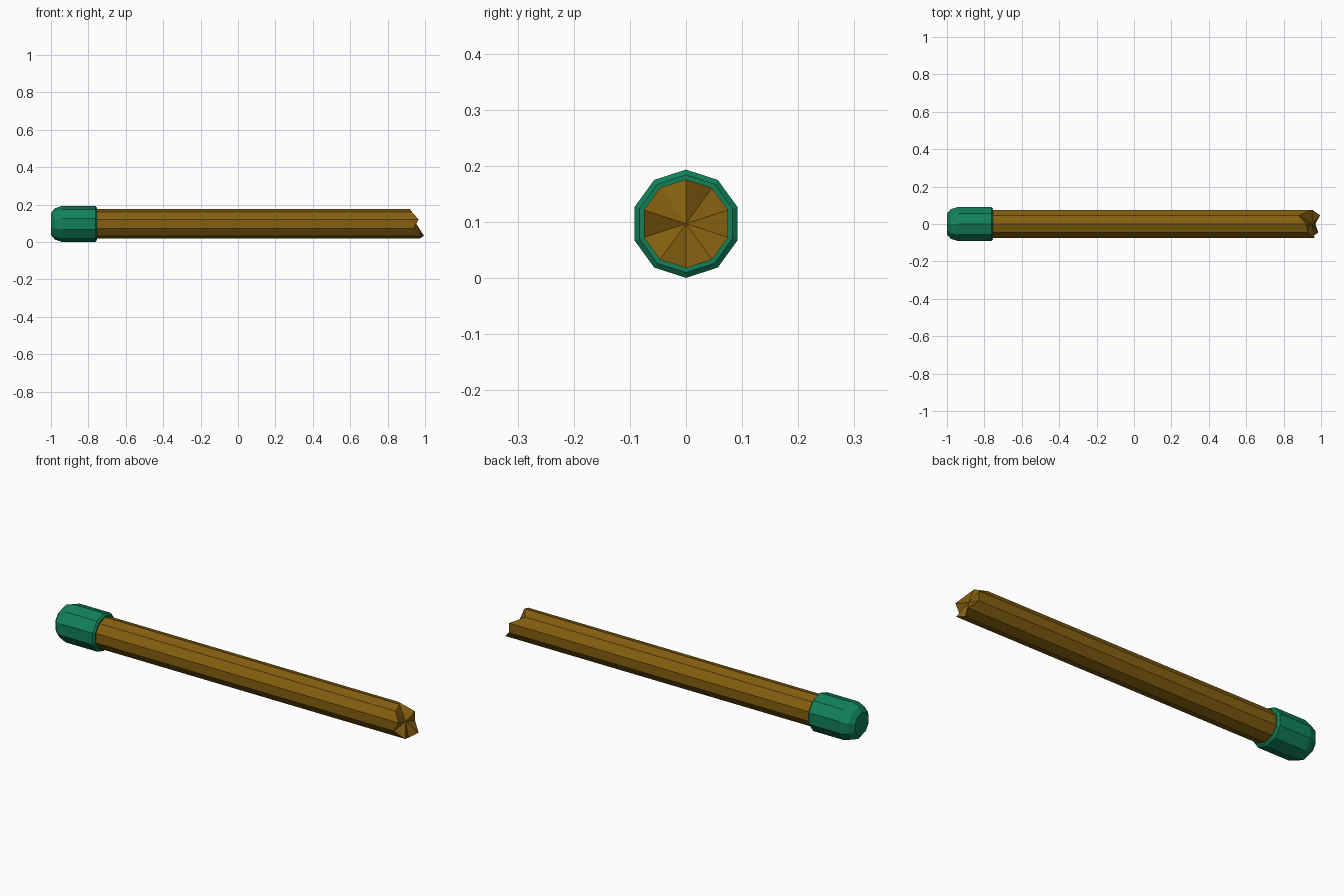
import bpy, bmesh, math

if "Cube" in bpy.data.objects:
    bpy.data.objects.remove(bpy.data.objects["Cube"])

SIDES = 10
CZ = 0.097  # height of the stick's axis


def material(name, rgb):
    m = bpy.data.materials.new(name)
    m.diffuse_color = (*rgb, 1.0)
    m.use_nodes = True
    m.node_tree.nodes["Principled BSDF"].inputs["Base Color"].default_value = m.diffuse_color
    return m


def ring(bm, r, xs):
    """Decagon around the x axis, first corner on top, turning towards -y."""
    return [bm.verts.new((xs[i],
                          -r * math.sin(2 * math.pi * i / SIDES),
                          CZ + r * math.cos(2 * math.pi * i / SIDES)))
            for i in range(SIDES)]


def lathe(name, rings, mat, tip=None):
    """Skin rings from -x to +x; flat ends, or a fan to a centre at x = tip."""
    bm = bmesh.new()
    loops = [ring(bm, r, x if isinstance(x, list) else [x] * SIDES) for x, r in rings]
    for a, b in zip(loops, loops[1:]):
        for i in range(SIDES):
            j = (i + 1) % SIDES
            bm.faces.new((a[i], a[j], b[j], b[i]))
    bm.faces.new(loops[0])
    if tip is None:
        bm.faces.new(loops[-1])
    else:
        c = bm.verts.new((tip, 0, CZ))
        for i in range(SIDES):
            bm.faces.new((loops[-1][i], loops[-1][(i + 1) % SIDES], c))
    bmesh.ops.recalc_face_normals(bm, faces=bm.faces[:])
    me = bpy.data.meshes.new(name)
    bm.to_mesh(me)
    bm.free()
    me.materials.append(mat)
    ob = bpy.data.objects.new(name, me)
    bpy.context.collection.objects.link(ob)
    return ob


wood = material("brown wood", (0.235, 0.115, 0.005))
green = material("green cap", (0.006, 0.22, 0.10))

# Wooden shaft with a splintered, broken end
jagged = [0.92, 0.93, 0.965, 0.94, 0.985, 0.97, 0.995, 0.955, 0.955, 0.88]
lathe("shaft", [(-0.80, 0.079), (jagged, 0.079)], wood, tip=0.953)

# Rounded end cap with a bevelled lip
lathe("end_cap", [(-1.0, 0.058), (-0.98, 0.083), (-0.94, 0.0965),
                  (-0.763, 0.0965), (-0.755, 0.087)], green)
